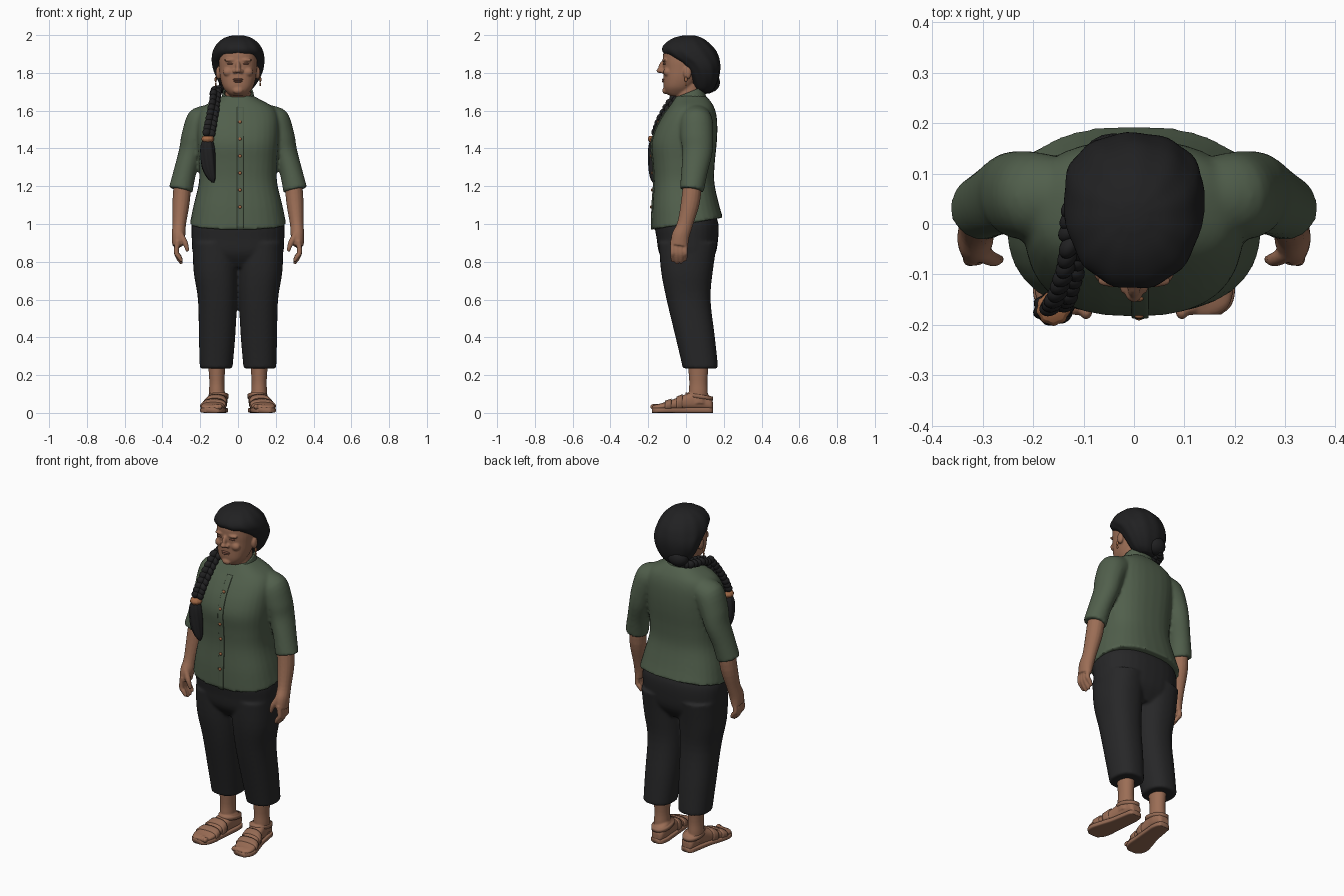
import bpy, bmesh, math
from mathutils import Vector, Matrix

if "Cube" in bpy.data.objects:
    bpy.data.objects.remove(bpy.data.objects["Cube"], do_unlink=True)


def material(name, color):
    m = bpy.data.materials.new(name)
    m.use_nodes = True
    m.diffuse_color = (*color, 1)
    m.node_tree.nodes["Principled BSDF"].inputs["Base Color"].default_value = (*color, 1)
    return m


GREEN = material("shirt green", (0.082, 0.115, 0.072))
BLACK = material("trouser black", (0.02, 0.02, 0.021))
HAIR = material("hair black", (0.015, 0.015, 0.016))
SKIN = material("skin", (0.33, 0.155, 0.092))
LIPS = material("lip brown", (0.22, 0.09, 0.06))
LEATHER = material("sandal tan", (0.30, 0.145, 0.088))
COPPER = material("copper", (0.36, 0.14, 0.06))


def finish(name, bm, mat, voxel=0, smooth=3):
    """Turn a bmesh into a smooth object, optionally fusing its pieces."""
    bmesh.ops.recalc_face_normals(bm, faces=bm.faces)
    me = bpy.data.meshes.new(name)
    bm.to_mesh(me)
    bm.free()
    me.materials.append(mat)
    me.shade_smooth()
    ob = bpy.data.objects.new(name, me)
    bpy.context.collection.objects.link(ob)
    if voxel:
        r = ob.modifiers.new("fuse", 'REMESH')
        r.mode, r.voxel_size, r.use_smooth_shade = 'VOXEL', voxel, True
        s = ob.modifiers.new("soften", 'SMOOTH')
        s.factor, s.iterations = 0.5, smooth
    return ob


def level(z, hw, yf, yb, cx=0, p=2.4, n=32, tilt=0, ripple=0, waves=9):
    """Horizontal rounded ring from half width, front y and back y."""
    pts = []
    for i in range(n):
        a = math.tau * i / n
        c, s = math.cos(a), math.sin(a)
        k = 1 + ripple * math.cos(waves * a + 14 * z)
        x = cx + k * hw * math.copysign(abs(c) ** (2 / p), c)
        y = (yf + yb) / 2 + k * (yb - yf) / 2 * math.copysign(abs(s) ** (2 / p), s)
        pts.append(Vector((x, y, z + tilt * y)))
    return pts


def tube(path, n=16):
    """Rings square to a path of (x, y, z, side radius, depth radius)."""
    c = [Vector(q[:3]) for q in path]
    rings = []
    for i, q in enumerate(path):
        t = (c[min(i + 1, len(c) - 1)] - c[max(i - 1, 0)]).normalized()
        u = t.cross(Vector((0, 1, 0))).normalized()
        v = t.cross(u)
        rings.append([c[i] + u * q[3] * math.cos(math.tau * k / n)
                      + v * q[4] * math.sin(math.tau * k / n) for k in range(n)])
    return rings


def loft(bm, rings, side=1, steps=4, caps=True):
    """Skin rings with a smooth spline between them; side=-1 mirrors in x."""
    full, last = [], len(rings) - 1
    for i in range(last):
        a, b, c, d = (rings[max(i - 1, 0)], rings[i], rings[i + 1], rings[min(i + 2, last)])
        for s in range(steps):
            t = s / steps
            full.append([q + (r - p) * t / 2 + (p - q * 2.5 + r * 2 - w / 2) * t * t
                         + (q * 1.5 - p / 2 - r * 1.5 + w / 2) * t ** 3
                         for p, q, r, w in zip(a, b, c, d)])
    full.append(rings[-1])
    vs = [[bm.verts.new((v.x * side, v.y, v.z)) for v in ring] for ring in full]
    n = len(vs[0])
    for lo, hi in zip(vs, vs[1:]):
        for k in range(n):
            bm.faces.new((lo[k], lo[(k + 1) % n], hi[(k + 1) % n], hi[k]))
    if caps:
        bm.faces.new(vs[0])
        bm.faces.new(vs[-1])


def blob(bm, at, size, rot=None):
    m = Matrix.Translation(at) @ (rot or Matrix()) @ Matrix.Diagonal((*size, 1))
    bmesh.ops.create_uvsphere(bm, u_segments=16, v_segments=10, radius=1, matrix=m)


# Shirt: torso and both sleeves fused
torso = [(1.0, .255, -.18, .195), (1.1, .235, -.178, .172), (1.22, .207, -.17, .15),
         (1.32, .207, -.175, .152), (1.42, .215, -.183, .162), (1.5, .218, -.162, .166),
         (1.57, .213, -.125, .162), (1.62, .185, -.09, .148), (1.66, .115, -.062, .122),
         (1.68, .08, -.05, .1)]
sleeve = [(.13, .055, 1.57, .07, .075), (.192, .055, 1.54, .085, .087),
          (.228, .058, 1.46, .073, .087), (.25, .06, 1.38, .064, .08),
          (.28, .045, 1.28, .06, .07), (.303, .031, 1.18, .064, .064)]
bm = bmesh.new()
loft(bm, [level(*r, tilt=.17 if i == 0 else .08 if i == 1 else 0, p=2.5)
          for i, r in enumerate(torso)])
for s in (1, -1):
    loft(bm, tube(sleeve, 24), s)
finish("shirt", bm, GREEN, .009)

# Standing collar
bm = bmesh.new()
loft(bm, [level(1.635, .092, -.07, .108, tilt=.3), level(1.665, .086, -.062, .1, tilt=.35),
          level(1.692, .08, -.056, .093, tilt=.4)], caps=False)
collar = finish("collar", bm, GREEN)
collar.modifiers.new("thickness", 'SOLIDIFY').thickness = .009

# Button band and buttons follow the torso front
bm = bmesh.new()
loft(bm, [level(z - (.03 if z == 1 else 0), .017, yf - .005, yf + .006, .012, p=4)
          for z, hw, yf, yb in torso[:-2]])
finish("button_band", bm, GREEN)


def front_y(z):
    for a, b in zip(torso, torso[1:]):
        if a[0] <= z <= b[0]:
            return a[2] + (b[2] - a[2]) * (z - a[0]) / (b[0] - a[0])


bm = bmesh.new()
for i in range(6):
    z = 1.09 + i * .09
    blob(bm, (.01, front_y(z) - .007, z), (.009, .006, .009))
finish("buttons", bm, COPPER)

# Trousers: seat and both legs fused
seat = [(.77, .19, -.09, .11), (.84, .237, -.14, .155), (.92, .245, -.155, .17),
        (1.0, .245, -.165, .172), (1.06, .215, -.14, .15)]
leg = [(.235, .115, .087, -.018, .168), (.26, .115, .088, -.022, .168), (.4, .111, .096, -.055, .153),
       (.6, .108, .104, -.103, .13), (.75, .117, .118, -.132, .142), (.9, .12, .12, -.143, .165)]
bm = bmesh.new()
loft(bm, [level(*r) for r in seat])
for s in (1, -1):
    loft(bm, [level(z, rx, yf, yb, cx, p=2.3) for z, cx, rx, yf, yb in leg], s)
finish("trousers", bm, BLACK, .009)

# Forearms with hands, ankles, feet and sandals
forearm = [(.29, .038, 1.26, .046, .05), (.301, .024, 1.12, .046, .05), (.311, -.005, 1.0, .036, .042),
           (.315, -.028, .94, .036, .047), (.32, -.036, .885, .028, .047)]
foot = [(.142, .1, .022, .06), (.13, .1, .036, .085), (.09, .1, .044, .115), (.05, .105, .046, .12),
        (0, .112, .049, .1), (-.06, .124, .056, .075), (-.12, .134, .062, .054),
        (-.16, .138, .052, .044), (-.18, .138, .03, .036)]


def foot_ring(y, cx, w, top, low=.014, p=2.5, grow=0):
    return [Vector((v.x, y, v.y)) for v in level(0, w + grow, low, top + grow, cx, p)]


for s, label in ((1, "left"), (-1, "right")):
    bm = bmesh.new()
    loft(bm, tube(forearm), s)
    for i in range(4):
        y, drop = -.07 + i * .022, .012 * abs(i - 1.4)
        loft(bm, tube([(.32, y, .91, .014, .014), (.326, y, .85, .014, .014),
                       (.312, y, .81 + drop, .013, .013), (.297, y, .785 + drop, .008, .008)], 10), s)
    loft(bm, tube([(.308, -.055, .95, .018, .018), (.28, -.07, .9, .015, .015),
                   (.266, -.07, .855, .009, .009)], 10), s)
    finish(label + "_forearm_and_hand", bm, SKIN, .005, 2)

    bm = bmesh.new()
    loft(bm, [level(z, r, .065 - r * 1.2, .065 + r * 1.2, .112, 2)
              for z, r in ((.05, .042), (.11, .042), (.17, .04), (.28, .048))], s)
    loft(bm, [foot_ring(*r) for r in foot], s)
    for i in range(5):
        blob(bm, (s * (.095 + i * .021), -.172 + .011 * i, .033), (.013, .018, .015))
    finish(label + "_foot", bm, SKIN, .005, 2)

    bm = bmesh.new()
    loft(bm, [foot_ring(y, cx, w, .024, 0, 5, .004) for y, cx, w, top in foot], s)
    for a, b in ((4, 5), (5, 6)):  # two bands over the foot
        p, q = foot[a], foot[b]
        mix = [[u + (v - u) * t for u, v in zip(p, q)] for t in (.3, .85)]
        loft(bm, [foot_ring(*r, low=.008, grow=.007) for r in mix], s, 3)
    loft(bm, [level(z, .052, -.002, .144, .103, 2.3, tilt=-.15) for z in (.088, .108)], s, 2)
    finish(label + "_sandal", bm, LEATHER)

# Head, neck and facial features fused
head = [(1.678, .04, -.085, -.01), (1.695, .058, -.108, .02), (1.725, .08, -.118, .04),
        (1.77, .094, -.12, .07), (1.82, .1, -.12, .09), (1.87, .102, -.122, .1),
        (1.92, .094, -.114, .09), (1.96, .06, -.06, .06)]
bm = bmesh.new()
loft(bm, [level(*r, p=2.3) for r in head])
loft(bm, [level(z, r, -.052, .08) for z, r in ((1.58, .08), (1.66, .07), (1.74, .066))])
blob(bm, (0, -.128, 1.832), (.013, .018, .035), Matrix.Rotation(-.3, 4, 'X'))
blob(bm, (0, -.138, 1.812), (.017, .018, .014))
blob(bm, (0, -.108, 1.706), (.028, .018, .018))
for s in (1, -1):
    blob(bm, (s * .018, -.125, 1.808), (.011, .014, .01))
    blob(bm, (s * .042, -.113, 1.868), (.032, .013, .009))
    blob(bm, (s * .052, -.098, 1.805), (.028, .022, .024))
    blob(bm, (s * .104, .008, 1.8), (.014, .022, .034))
finish("head", bm, SKIN, .005, 3)

bm = bmesh.new()
for z, w in ((1.765, .028), (1.755, .024)):
    blob(bm, (0, -.117, z), (w, .011, .006))
finish("lips", bm, LIPS)
bm = bmesh.new()
for s in (1, -1):
    blob(bm, (s * .04, -.113, 1.848), (.018, .009, .005))
finish("eyelids", bm, LIPS)
bm = bmesh.new()
for s in (1, -1):
    blob(bm, (s * .118, .0, 1.765), (.006, .008, .014))
    blob(bm, (s * .118, .0, 1.74), (.005, .006, .01))
finish("earrings", bm, COPPER)

# Hair swept back off the face, with a low knot at the nape
hair = [(1.695, .04, .06, .125), (1.715, .075, .04, .148), (1.76, .108, .018, .17),
        (1.81, .13, -.008, .18), (1.85, .138, -.045, .18), (1.885, .138, -.098, .172),
        (1.92, .13, -.128, .156), (1.955, .11, -.112, .125), (1.985, .072, -.065, .085),
        (1.999, .025, -.01, .04)]
bm = bmesh.new()
loft(bm, [level(*r, p=2.1, n=64, ripple=.014, waves=11) for r in hair])
blob(bm, (-.04, .13, 1.75), (.062, .05, .052))
finish("hair", bm, HAIR)

# Braid over the right shoulder: paired lobes along a path
path = [Vector(q) for q in ((-.05, .14, 1.735), (-.09, .1, 1.715), (-.112, .03, 1.71),
                            (-.12, -.04, 1.685), (-.13, -.1, 1.61), (-.145, -.145, 1.53),
                            (-.158, -.168, 1.46))]
bm = bmesh.new()
for a, b in zip(path, path[1:]):
    d = (b - a).normalized()
    across = d.cross(Vector((0, 1, 1))).normalized()
    for k in range(3):
        c = a.lerp(b, k / 3)
        for s in (1, -1):
            axis = (d + across * .7 * s).to_track_quat('Z', 'Y').to_matrix().to_4x4()
            blob(bm, c + across * .012 * s, (.018, .023, .025), axis)
finish("braid", bm, HAIR)
bm = bmesh.new()
loft(bm, [level(z, r, -.168 - r, -.168 + r, -.16, 2, ripple=.05)
          for z, r in ((1.435, .026), (1.45, .033), (1.465, .026))])
finish("braid_band", bm, COPPER)
bm = bmesh.new()
loft(bm, [level(z, r, y - r * .85, y + r * .85, x, 2, ripple=.07, waves=7) for x, y, z, r in (
    (-.16, -.168, 1.45, .024), (-.162, -.168, 1.41, .036), (-.16, -.167, 1.35, .039),
    (-.154, -.168, 1.29, .034), (-.142, -.17, 1.245, .022), (-.132, -.172, 1.22, .006))])
finish("braid_tail", bm, HAIR)
